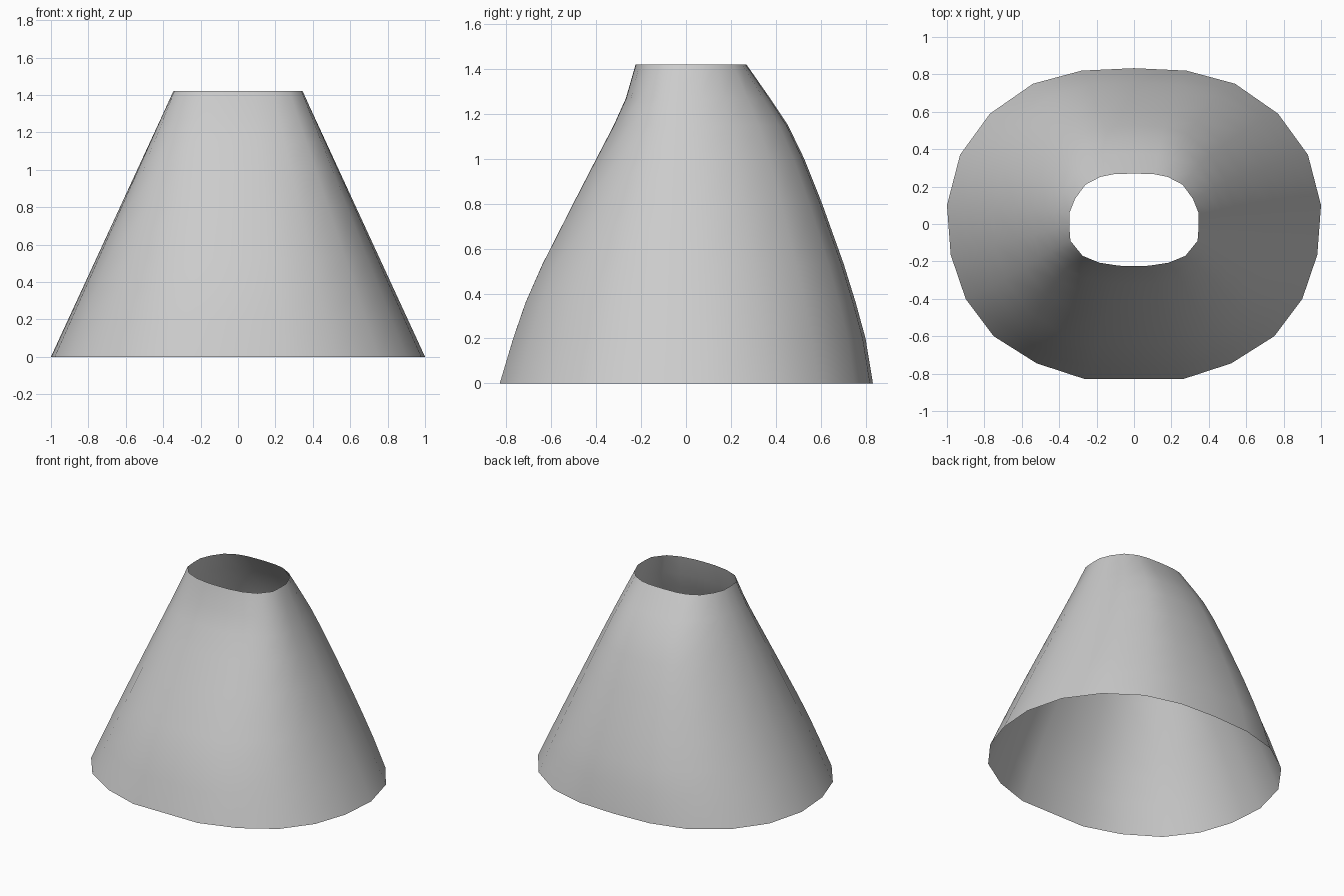
import bpy, bmesh

if "Cube" in bpy.data.objects:
    bpy.data.objects.remove(bpy.data.objects["Cube"])

# right half of the hem and of the top opening, from front centre to back centre
HEM = [(0, -.83), (.26, -.83), (.52, -.745), (.75, -.60), (.90, -.40), (.98, -.165),
       (1.0, .10), (.93, .37), (.77, .59), (.54, .75), (.28, .82), (0, .833)]
TOP = [(0, -.225), (.08, -.223), (.185, -.207), (.275, -.17), (.34, -.09), (.346, -.01),
       (.345, .06), (.315, .135), (.26, .21), (.18, .252), (.11, .266), (0, .27)]
# side profile: height, front depth, back depth
PROFILE = [(0, .83, .83), (.2, .77, .797), (.36, .715, .753), (.53, .64, .70),
           (.8, .503, .603), (1.0, .40, .523), (1.15, .322, .45),
           (1.27, .268, .37), (1.42, .225, .265)]
HEIGHT = 1.42


def ring(bm, z, front, back):
    t = z / HEIGHT
    half = []
    for (xa, ya), (xb, yb) in zip(HEM, TOP):
        if ya < 0:
            f = (.83 - front) / .605
        else:
            f = (.83 - back) / .565
        w = min(1, abs(ya) / .75)
        f = t + (f - t) * w
        half.append((xa + (xb - xa) * t, ya + (yb - ya) * f, z))
    full = half + [(-x, y, z) for x, y, z in half[-2:0:-1]]
    return [bm.verts.new(p) for p in full]


# open skirt shell lofted through the rings
bm = bmesh.new()
rings = [ring(bm, *row) for row in PROFILE]
for a, b in zip(rings, rings[1:]):
    n = len(a)
    for i in range(n):
        j = (i + 1) % n
        bm.faces.new((a[i], a[j], b[j], b[i])).smooth = True
mesh = bpy.data.meshes.new("skirt")
bm.to_mesh(mesh)
bm.free()
skirt = bpy.data.objects.new("skirt", mesh)
bpy.context.collection.objects.link(skirt)
